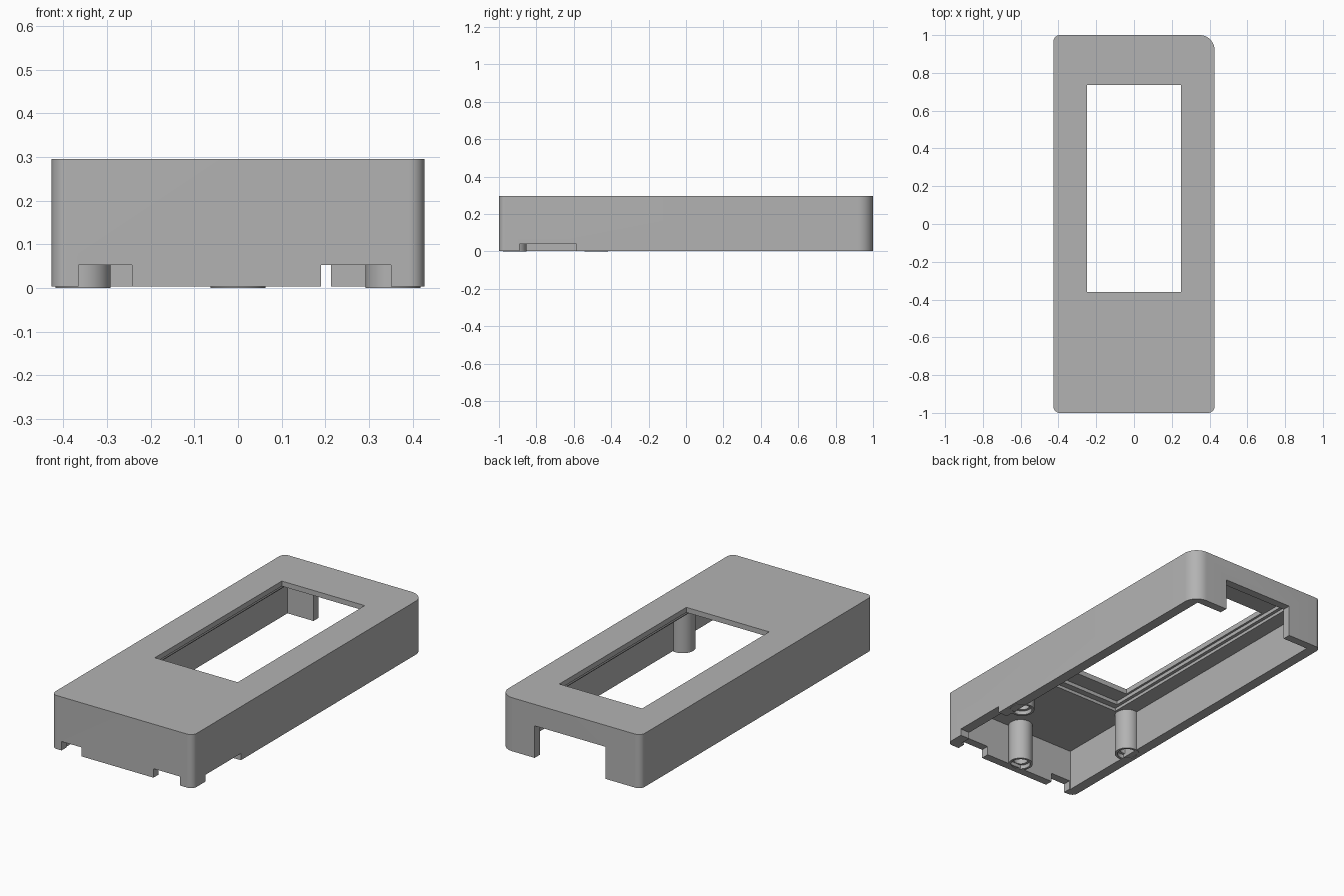
import bpy, bmesh, math

if "Cube" in bpy.data.objects:
    bpy.data.objects.remove(bpy.data.objects["Cube"], do_unlink=True)

grey = bpy.data.materials.new("plain_grey")
grey.use_nodes = True
grey.diffuse_color = (0.45, 0.45, 0.45, 1)
grey.node_tree.nodes["Principled BSDF"].inputs["Base Color"].default_value = grey.diffuse_color

HALF_X, HALF_Y = 0.427, 1.0
RIM, CEILING, TOP = 0.003, 0.23, 0.295


def make_object(name, bm):
    bmesh.ops.recalc_face_normals(bm, faces=bm.faces)
    mesh = bpy.data.meshes.new(name)
    bm.to_mesh(mesh)
    bm.free()
    mesh.materials.append(grey)
    obj = bpy.data.objects.new(name, mesh)
    bpy.context.scene.collection.objects.link(obj)
    return obj


def prism(name, outline, z0, z1):
    bm = bmesh.new()
    base = bm.faces.new([bm.verts.new((x, y, z0)) for x, y in outline])
    walls = bmesh.ops.extrude_face_region(bm, geom=[base])["geom"]
    lifted = [v for v in walls if isinstance(v, bmesh.types.BMVert)]
    bmesh.ops.translate(bm, verts=lifted, vec=(0, 0, z1 - z0))
    return make_object(name, bm)


def cut_box(target, x0, x1, y0, y1, z0, z1):
    cutter = prism("cutter", [(x0, y0), (x1, y0), (x1, y1), (x0, y1)], z0, z1)
    cutter.hide_render = True
    mod = target.modifiers.new("cut", "BOOLEAN")
    mod.operation, mod.solver, mod.object = "DIFFERENCE", "EXACT", cutter
    bpy.context.view_layer.objects.active = target
    bpy.ops.object.modifier_apply(modifier=mod.name)
    bpy.data.objects.remove(cutter, do_unlink=True)


def smooth(obj):
    bpy.ops.object.select_all(action="DESELECT")
    obj.select_set(True)
    bpy.context.view_layer.objects.active = obj
    bpy.ops.object.shade_smooth_by_angle(angle=math.radians(30))


# Rounded outline, with one larger corner at the back
outline = []
corners = [(1, 1, 0.08), (-1, 1, 0.035), (-1, -1, 0.035), (1, -1, 0.035)]
for quarter, (sx, sy, r) in enumerate(corners):
    for step in range(13):
        a = math.pi / 2 * (quarter + step / 12)
        outline.append((sx * (HALF_X - r) + r * math.cos(a),
                        sy * (HALF_Y - r) + r * math.sin(a)))
case = prism("case_shell", outline, RIM, TOP)

# Hollow interior, two stepped screen seats and the screen window
cut_box(case, -0.37, 0.37, -0.955, 0.955, -0.1, CEILING)
cut_box(case, -0.28, 0.28, -0.485, 0.935, 0.1, 0.247)
cut_box(case, -0.262, 0.262, -0.45, 0.9, 0.1, 0.267)
cut_box(case, -0.25, 0.25, -0.36, 0.735, 0.1, 0.4)

# Back opening, two front notches and one side notch
cut_box(case, -0.213, 0.213, 0.9, 1.1, -0.1, 0.178)
cut_box(case, -0.365, -0.243, -1.1, -0.94, -0.1, 0.052)
cut_box(case, 0.19, 0.35, -1.1, -0.94, -0.1, 0.052)
cut_box(case, 0.36, 0.5, -0.89, -0.585, -0.1, 0.04)
smooth(case)


# Hollow screw posts with a countersunk mouth
def screw_post(name, x, y):
    profile = [(0, 0.16), (0.036, 0.16), (0.036, 0.022), (0.05, 0.022), (0.05, 0),
               (0.063, 0), (0.063, CEILING + 0.01), (0, CEILING + 0.01)]
    bm = bmesh.new()
    verts = [bm.verts.new((r, 0, z)) for r, z in profile]
    edges = [bm.edges.new(pair) for pair in zip(verts, verts[1:])]
    bmesh.ops.spin(bm, geom=verts + edges, cent=(0, 0, 0), axis=(0, 0, 1),
                   angle=math.tau, steps=40)
    bmesh.ops.remove_doubles(bm, verts=bm.verts, dist=0.0001)
    post = make_object(name, bm)
    post.location = (x, y, 0)
    smooth(post)


screw_post("front_post", 0, -0.916)
screw_post("left_post", 0.355, -0.48)
screw_post("right_post", -0.355, -0.48)
